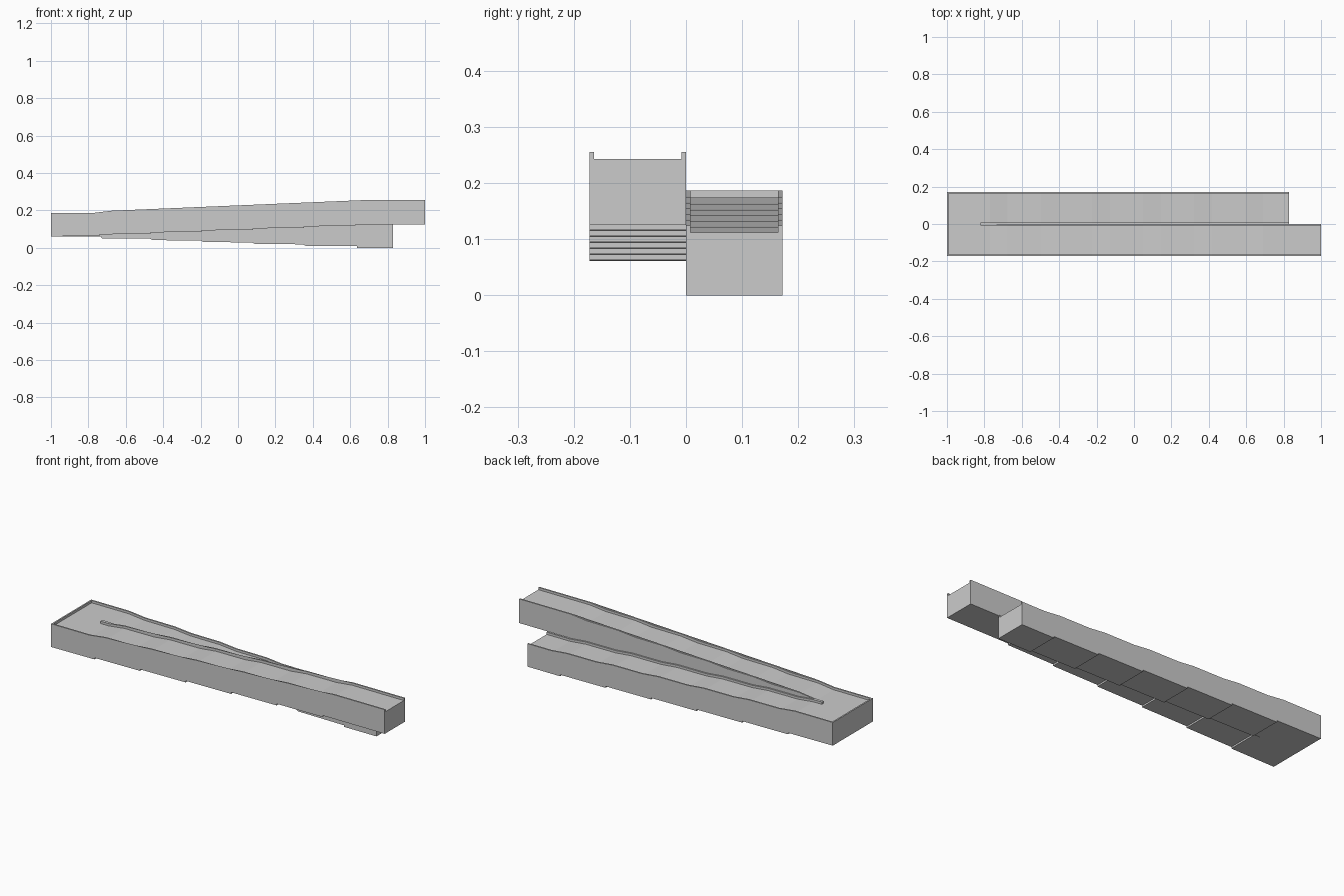
import bpy, bmesh

if "Cube" in bpy.data.objects:
    bpy.data.objects.remove(bpy.data.objects["Cube"])

W, T, H = 0.172, 0.008, 0.0125      # flight width, kerb thickness, kerb height
PERIOD = 0.273                      # spacing of the short ramps


def deck_profile(x_end, z0, z1, first):
    """Walking surface: level landings joined by six short ramps."""
    pts = [(-1.0, z0)]
    d = (z1 - z0) / 6
    for i in range(6):
        x = first + i * PERIOD
        pts += [(x, z0 + d * i + d * 0.1 * (i > 0)), (x + 0.095, z0 + d * (i + 1))]
    return pts + [(x_end, z1)]


def soffit_profile(x_end, z0, z1, first):
    """Underside: slightly sloping panels with a small step at each joint."""
    pts = [(-1.0, z0)]
    d = (z1 - z0) / 6
    for i in range(6):
        x = first + i * PERIOD
        pts += [(x, z0 + d * (i + 0.2)), (x, z0 + d * (i + 1))]
    return pts + [(x_end, z1)]


def clip_left(pts, x0):
    """Start a profile at x0 (which lies on the first landing)."""
    return [(x0, pts[0][1])] + pts[1:]


def prism(name, upper, lower, y0, y1, open_bottom=False):
    """Extrude the x-z outline between two profiles across y."""
    bm = bmesh.new()
    outline = lower + upper[::-1]
    a = [bm.verts.new((x, y0, z)) for x, z in outline]
    b = [bm.verts.new((x, y1, z)) for x, z in outline]
    bm.faces.new(a)
    bm.faces.new(b[::-1])
    n = len(outline)
    for i in range(n):
        if open_bottom and i < len(lower) - 1:
            continue
        j = (i + 1) % n
        bm.faces.new((a[j], a[i], b[i], b[j]))
    bmesh.ops.triangulate(bm, faces=[f for f in bm.faces if len(f.verts) > 4])
    if not open_bottom:
        bmesh.ops.recalc_face_normals(bm, faces=bm.faces)
    me = bpy.data.meshes.new(name)
    bm.to_mesh(me)
    bm.free()
    ob = bpy.data.objects.new(name, me)
    bpy.context.collection.objects.link(ob)
    return ob


def raised(pts):
    return [(x, z + H) for x, z in pts]


def flight(name, side, x_end, z_deck, z_soffit, first_ramp, first_joint):
    deck = deck_profile(x_end, 0.174, z_deck, first_ramp)
    soffit = soffit_profile(x_end, 0.061, z_soffit, first_joint)
    span = lambda a, b: sorted((side * a, side * b))
    prism(name + "_deck", deck, soffit, *span(0, W))
    # outer and inner kerbs standing on the deck
    prism(name + "_outer_kerb", raised(deck), deck, *span(W - T, W), open_bottom=True)
    inner = clip_left(deck, -0.82)
    prism(name + "_inner_kerb", raised(inner), inner, *span(0, T), open_bottom=True)


# upper flight in front, lower flight behind
flight("upper_flight", -1, 1.0, 0.243, 0.125, -0.77, -0.74)
flight("lower_flight", 1, 0.83, 0.112, 0.0, -0.77, -0.73)

# kerb closing the shared turning landing
base = [(-1.0, 0.174), (-1.0 + T, 0.174)]
prism("landing_end_kerb", raised(base), base, -W + T, W - T, open_bottom=True)
